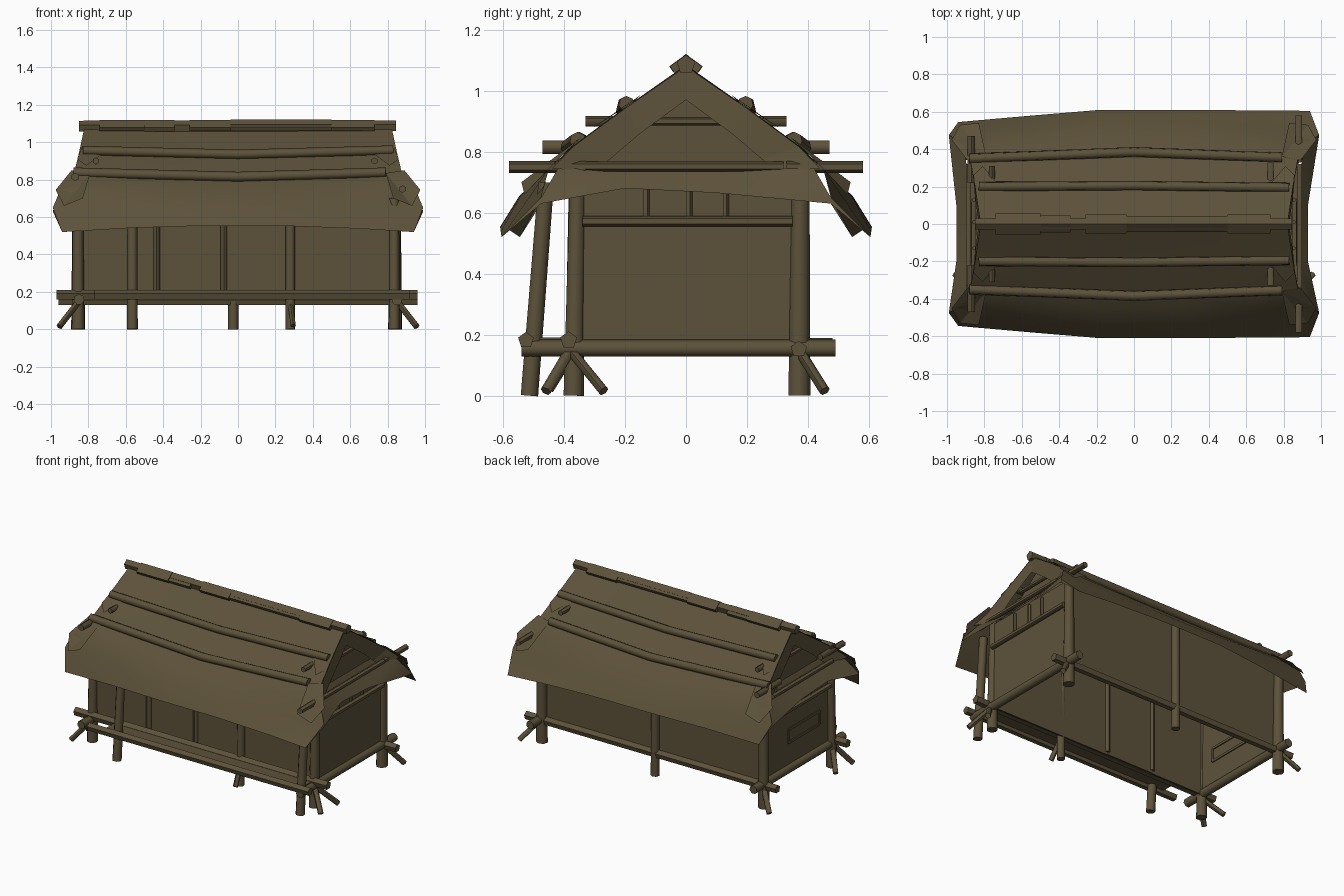
import bpy, bmesh, math
from mathutils import Vector

wood = bpy.data.materials.new("weathered brown wood")
wood.diffuse_color = (0.108, 0.083, 0.042, 1)


def make(name, verts, faces, smooth=None):
    me = bpy.data.meshes.new(name)
    me.from_pydata([tuple(v) for v in verts], [], faces)
    bm = bmesh.new()
    bm.from_mesh(me)
    bmesh.ops.recalc_face_normals(bm, faces=bm.faces)
    bm.to_mesh(me)
    bm.free()
    me.materials.append(wood)
    ob = bpy.data.objects.new(name, me)
    bpy.context.collection.objects.link(ob)
    if smooth:
        for p in me.polygons:
            p.use_smooth = True
        me.set_sharp_from_angle(angle=math.radians(smooth))
    return ob


def log(name, pts, r, sides=7, r2=None):
    """Round timber swept through a few points."""
    pts = [Vector(p) for p in pts]
    d = (pts[-1] - pts[0]).normalized()
    up = Vector((0, 0, 1)) if abs(d.z) < 0.8 else Vector((0, 1, 0))
    s = d.cross(up).normalized()
    u = s.cross(d)
    verts, faces = [], []
    for i, p in enumerate(pts):
        t = i / (len(pts) - 1)
        rr = r + ((r2 or r) - r) * t
        for k in range(sides):
            a = math.tau * k / sides
            verts.append(p + u * rr * math.cos(a) + s * rr * math.sin(a))
    for i in range(len(pts) - 1):
        for k in range(sides):
            a, b = i * sides + k, i * sides + (k + 1) % sides
            faces.append((a, b, b + sides, a + sides))
    n = len(verts)
    faces += [tuple(range(sides)), tuple(range(n - sides, n))]
    return make(name, verts, faces, 60)


def box(name, lo, hi):
    v = [(x, y, z) for x in (lo[0], hi[0]) for y in (lo[1], hi[1]) for z in (lo[2], hi[2])]
    return make(name, v, [(0, 1, 3, 2), (4, 5, 7, 6), (0, 1, 5, 4), (2, 3, 7, 6), (0, 2, 6, 4), (1, 3, 7, 5)])


# Walls, open underneath
box("front_wall_left", (-0.85, -0.355, 0.15), (-0.435, -0.345, 0.75))
box("front_wall_right", (-0.075, -0.355, 0.15), (0.85, -0.345, 0.75))
box("door_panel", (-0.435, -0.35, 0.15), (-0.075, -0.34, 0.75))
box("back_wall", (-0.85, 0.355, 0.15), (0.85, 0.365, 0.75))
for s, side in ((-1, "left"), (1, "right")):
    a, b = sorted((s * 0.84, s * 0.85))
    box(side + "_wall", (a, -0.35, 0.15), (b, 0.36, 0.74))

# Window frame on the left wall, showing on both faces
for z in (0.34, 0.43):
    box("window_rail", (-0.857, -0.24, z - 0.008), (-0.833, 0.10, z + 0.008))
for y in (-0.24, 0.10):
    box("window_stile", (-0.857, y - 0.008, 0.34), (-0.833, y + 0.008, 0.43))

# Posts
for x in (-0.855, 0.84):
    log("front_corner_post", [(x, -0.37, 0), (x, -0.355, 0.76)], 0.035, r2=0.027)
    log("back_corner_post", [(x, 0.37, 0), (x, 0.375, 0.76)], 0.038, r2=0.03)
log("back_middle_post", [(-0.025, 0.372, 0), (-0.025, 0.37, 0.74)], 0.028)
log("front_middle_post", [(0.28, -0.375, 0), (0.28, -0.36, 0.74)], 0.026)
for x in (-0.565, 0.835):
    log("porch_post", [(x, -0.515, 0), (x, -0.46, 0.70)], 0.03, r2=0.027)
for x in (-0.435, -0.075):
    log("door_jamb", [(x, -0.35, 0.17), (x, -0.35, 0.74)], 0.02, 6)

# Base beams and porch floor
log("front_beam", [(-0.97, -0.385, 0.182), (0.96, -0.385, 0.182)], 0.029, 5)
log("back_beam", [(-0.96, 0.37, 0.152), (0.96, 0.37, 0.152)], 0.028, 5)
log("porch_beam", [(-0.77, -0.525, 0.182), (0.92, -0.525, 0.182)], 0.027, 5)
log("right_beam", [(0.85, -0.54, 0.155), (0.85, 0.49, 0.155)], 0.029)
log("left_beam", [(-0.85, -0.50, 0.16), (-0.85, 0.48, 0.16)], 0.029)
box("porch_floor", (-0.66, -0.52, 0.18), (0.85, -0.37, 0.19))

# Diagonal ground braces
for s in (-1, 1):
    for y, ends in ((-0.38, (-0.46, -0.27)), (0.37, (0.455,))):
        for e in ends:
            log("corner_brace", [(s * 0.85, y, 0.15), (s * 0.955, e, 0.015)], 0.018, 6)
log("middle_brace", [(0.28, -0.375, 0.14), (0.295, -0.45, 0.02)], 0.016, 6)

# Thatched roof: rows of (end y, end z, end half length, middle y, middle z)
rows = [(0.0, 1.085, 0.82, 0.0, 1.07), (0.20, 0.945, 0.85, 0.20, 0.92), (0.37, 0.82, 0.88, 0.38, 0.795),
        (0.45, 0.745, 0.95, 0.46, 0.735), (0.475, 0.65, 0.99, 0.55, 0.655), (0.605, 0.52, 0.94, 0.61, 0.555)]
cols = [-1, -0.6, -0.2, 0.3, 0.7, 1]
for s, side in ((-1, "front"), (1, "back")):
    verts, faces = [], []
    for i, (ye, ze, xe, ym, zm) in enumerate(rows):
        for t in cols:
            w = t * t
            y = ym + (ye - ym) * w
            if i == 5 and t < -0.2:           # eave narrows toward the left end
                y -= 0.06 * (-t - 0.2) / 0.8
            verts.append((t * xe, s * y, zm + (ze - zm) * w))
    n = len(cols)
    for i in range(len(rows) - 1):
        for j in range(n - 1):
            a = i * n + j
            faces.append((a, a + 1, a + n + 1, a + n))
    make("roof_" + side, verts, faces, 35)

# Gable ends: lower skirt, barge boards, recessed gable, small timbers
for s in (-1, 1):
    ey = 0.605 if s > 0 else 0.545
    mx = 0.93 if s > 0 else 0.95
    outer = [(0.94, -ey, 0.52), (0.99, -0.475, 0.63), (mx, -0.2, 0.68), (mx, 0.1, 0.665),
             (0.99, 0.475, 0.63), (0.94, ey, 0.52)]
    inner = [(0.985, -0.475, 0.65), (0.91, -0.42, 0.745), (0.865, -0.2, 0.745), (0.865, 0.1, 0.745),
             (0.91, 0.42, 0.745), (0.985, 0.475, 0.65)]
    pts = [(s * x, y, z) for x, y, z in outer + inner]
    make("gable_skirt", pts, [(i, i + 1, i + 7, i + 6) for i in range(5)], 30)
    for f in (-1, 1):
        barge = [(0.82, 0, 1.08), (0.85, 0.2, 0.942), (0.88, 0.37, 0.817), (0.93, 0.44, 0.745),
                 (0.83, 0, 0.97), (0.85, 0.15, 0.86), (0.86, 0.25, 0.775), (0.87, 0.30, 0.735)]
        make("barge_board", [(s * x, f * y, z) for x, y, z in barge],
             [(i, i + 1, i + 5, i + 4) for i in range(3)])
    make("gable_panel", [(s * 0.76, -0.40, 0.72), (s * 0.76, 0.40, 0.72), (s * 0.76, 0, 1.04)], [(0, 1, 2)])
    log("gable_tie", [(s * 0.885, -0.33, 0.752), (s * 0.885, 0.32, 0.752)], 0.016, 6)
    log("gable_upper_tie", [(s * 0.80, -0.14, 0.90), (s * 0.80, 0.14, 0.90)], 0.014, 6)
    log("wall_rail", [(s * 0.862, -0.34, 0.572), (s * 0.862, 0.35, 0.572)], 0.018, 6)
    for y in (-0.13, 0.01, 0.13):
        log("rail_stud", [(s * 0.855, y, 0.57), (s * 0.855, y, 0.72)], 0.011, 5)

# Roof poles with slight sag, and the short pegs holding them
for s in (-1, 1):
    log("upper_roof_pole", [(-0.83, s * 0.20, 0.955), (0, s * 0.205, 0.935), (0.83, s * 0.195, 0.957)], 0.026)
    log("lower_roof_pole", [(-0.88, s * 0.35, 0.838), (0, s * 0.385, 0.815), (0.79, s * 0.355, 0.838)], 0.027)
    log("eave_peg", [(0.88, s * 0.33, 0.75), (0.88, s * 0.58, 0.75)], 0.02, 6)
    log("lower_peg", [(-0.87, s * 0.22, 0.815), (-0.87, s * 0.47, 0.815)], 0.022, 6)
    log("upper_peg", [(0.73, s * 0.15, 0.90), (0.73, s * 0.33, 0.90)], 0.018, 6)
    log("upper_peg", [(-0.76, s * 0.15, 0.90), (-0.76, s * 0.31, 0.90)], 0.018, 6)

# Ridge pole with saddle caps
log("ridge_pole", [(-0.85, 0, 1.083), (0.845, 0, 1.085)], 0.032, 5)
for x0, x1, w, h in ((-0.74, -0.50, 0.055, 1.12), (-0.50, -0.34, 0.045, 1.118), (-0.26, -0.04, 0.052, 1.12),
                     (-0.04, 0.50, 0.042, 1.122), (0.50, 0.73, 0.052, 1.12)):
    prof = [(-w, h - 0.04), (0, h), (w, h - 0.04), (w * 0.75, h - 0.06), (-w * 0.75, h - 0.06)]
    v = [(x, y, z) for x in (x0, x1) for y, z in prof]
    make("ridge_cap", v, [tuple(range(5)), tuple(range(5, 10))] +
         [(i, (i + 1) % 5, (i + 1) % 5 + 5, i + 5) for i in range(5)])

# Loose thatch tufts at the roof corners and by the upper poles
for sx in (-1, 1):
    for sy in (-1, 1):
        tuft = [(0.79, 0.36, 0.835), (0.89, 0.34, 0.85), (0.975, 0.45, 0.745), (0.93, 0.53, 0.66), (0.83, 0.54, 0.70)]
        make("thatch_tuft", [(sx * x, sy * y, z) for x, y, z in tuft], [(0, 1, 2), (0, 2, 3), (0, 3, 4)])
        tuft = [(0.69, 0.17, 0.965), (0.83, 0.15, 0.985), (0.86, 0.26, 0.91), (0.81, 0.31, 0.875)]
        make("thatch_tuft_upper", [(sx * x, sy * y, z) for x, y, z in tuft], [(0, 1, 2), (0, 2, 3)])
